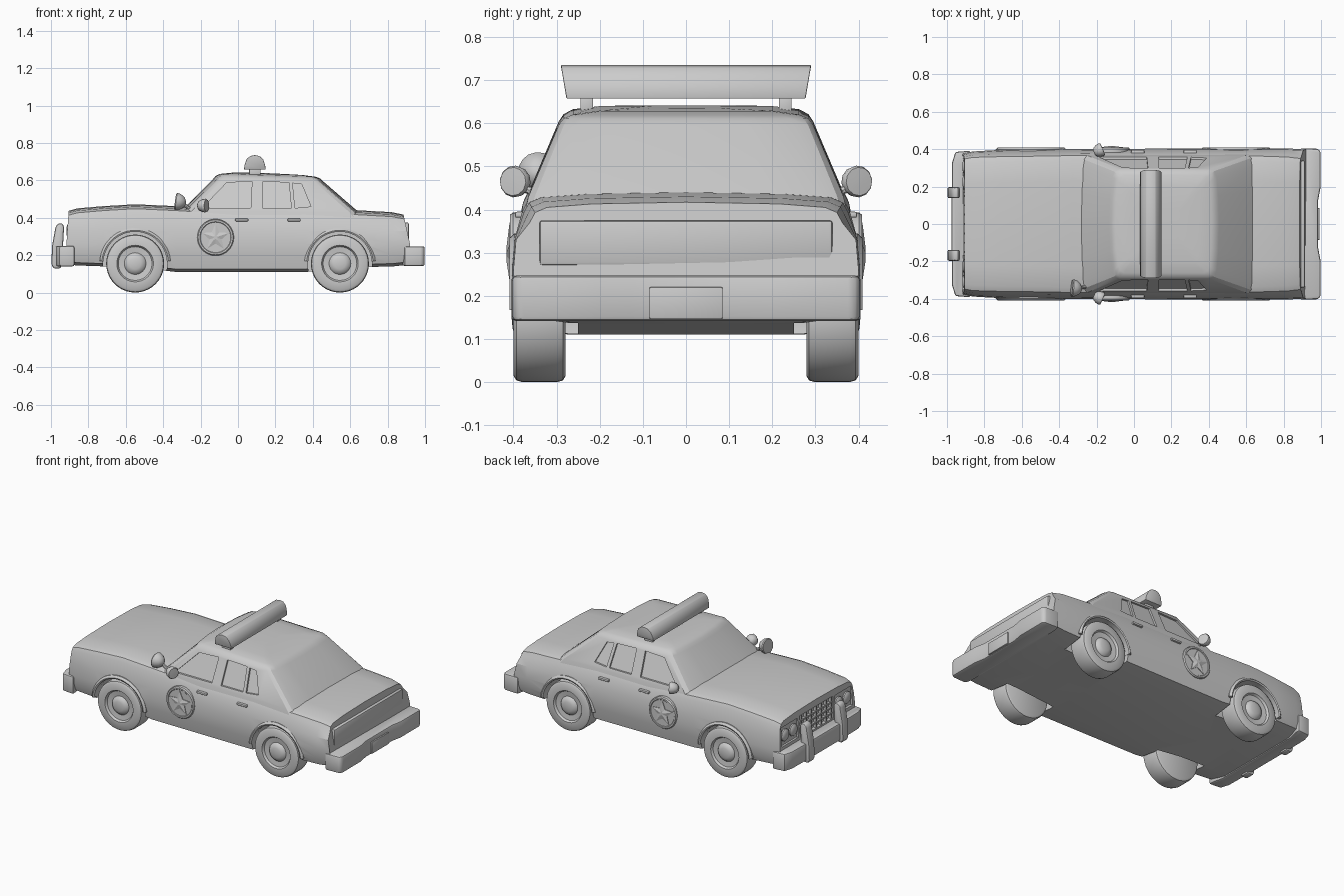
import bpy, bmesh
from math import sin, cos, pi, radians
from mathutils import Vector

if "Cube" in bpy.data.objects:
    bpy.data.objects.remove(bpy.data.objects["Cube"])


def finish(o, bevel=0, cutters=(), angle=32, seg=2):
    bpy.ops.object.select_all(action='DESELECT')
    bpy.context.view_layer.objects.active = o
    o.select_set(True)
    for c in cutters:
        m = o.modifiers.new('cut', 'BOOLEAN')
        m.operation, m.solver, m.object = 'DIFFERENCE', 'EXACT', c
        bpy.ops.object.modifier_apply(modifier=m.name)
        bpy.data.objects.remove(c)
    if bevel:
        m = o.modifiers.new('bevel', 'BEVEL')
        m.width, m.segments = bevel, seg
        bpy.ops.object.modifier_apply(modifier=m.name)
    bpy.ops.object.shade_smooth_by_angle(angle=radians(angle))
    return o


def loft(name, rings, closed=False):
    """Skin a list of equal-length point rings and cap the ends."""
    bm = bmesh.new()
    rows = [[bm.verts.new(p) for p in r] for r in rings]
    n = len(rows[0])
    pairs = list(zip(rows, rows[1:]))
    if closed:
        pairs.append((rows[-1], rows[0]))
    for a, b in pairs:
        for i in range(n):
            j = (i + 1) % n
            bm.faces.new((a[i], a[j], b[j], b[i]))
    if not closed:
        bm.faces.new(rows[0])
        bm.faces.new(rows[-1])
    bmesh.ops.recalc_face_normals(bm, faces=bm.faces)
    me = bpy.data.meshes.new(name)
    bm.to_mesh(me)
    bm.free()
    o = bpy.data.objects.new(name, me)
    bpy.context.collection.objects.link(o)
    return o


def prism(name, xz, y0, y1):
    """Extrude an x/z outline along y."""
    return loft(name, [[(x, y, z) for x, z in xz] for y in (y0, y1)])


def box(name, x, y, z):
    return prism(name, [(x[0], z[0]), (x[1], z[0]), (x[1], z[1]), (x[0], z[1])], *y)


def lathe(name, profile, centre, axis, n=32):
    """Revolve (radius, distance along axis) points around an axis."""
    q = Vector((0, 0, 1)).rotation_difference(Vector(axis))
    return loft(name, [[Vector(centre) + q @ Vector((r * cos(2 * pi * i / n), r * sin(2 * pi * i / n), d))
                        for i in range(n)] for r, d in profile])


WHEELS = (-0.55, 0.545)
WZ = 0.155

# Lower body: cross-sections along x (x, bottom, top, half width, shoulder half width, lean)
stations = [(-.905, .15, .425, .375, .36, -.012), (-.86, .145, .438, .388, .368, 0),
            (-.72, .14, .45, .396, .372, 0), (-.55, .135, .46, .4, .374, 0),
            (-.33, .11, .45, .4, .378, 0), (0, .11, .43, .402, .38, 0),
            (.36, .11, .43, .404, .38, 0), (.64, .135, .428, .404, .376, 0),
            (.82, .14, .418, .403, .37, .01), (.885, .15, .405, .4, .362, .035)]
rings = []
for x, zb, zt, w, wt, lean in stations:
    half = [(.27, zb), (w - .018, zb + .015), (w - .004, .2), (w, .26), (w - .006, .33),
            (wt, zt - .035), (wt - .012, zt - .012), (wt - .04, zt), (wt * .6, zt + .008)]
    sect = [(0, zb)] + half + [(0, zt + .012)] + [(-y, z) for y, z in reversed(half)]
    rings.append([(x + lean * min(1, (zt + .012 - z) / .16), y, z) for y, z in sect])
body = loft('lower_body', rings)
cuts = []
for s in (-1, 1):
    for wx in WHEELS:
        cuts.append(lathe('arch_cutter', [(.172, 0), (.172, .3)], (wx, s * .25, WZ), (0, s, 0), 40))
    cuts.append(box('headlight_cutter', (-1, -.9), (s * .185, s * .35), (.27, .39)))
cuts.append(box('grille_cutter', (-1, -.892), (-.165, .165), (.26, .395)))
finish(body, cutters=cuts, angle=28)

# Cabin with sloping glass and crowned roof
rings = []
for x0, x1, w, z0, z1 in [(-.325, .67, .372, .41, .40), (-.3, .645, .365, .44, .43),
                          (-.135, .455, .295, .605, .595), (-.122, .44, .284, .622, .61),
                          (-.1, .415, .262, .634, .619), (-.03, .35, .2, .641, .628),
                          (.1, .25, .08, .641, .634)]:
    k = min(1, w / .3)
    side = [(x0, 0), (x0 + .006 * k, w * .5), (x0 + .02 * k, w * .85), (x0 + .03 * k, w * .95),
            (x0 + .055 * k, w), (x1 - .05 * k, w), (x1 - .025 * k, w * .96),
            (x1 - .013 * k, w * .85), (x1 - .004 * k, w * .5), (x1, 0)]
    pts = side + [(x, -y) for x, y in reversed(side[1:-1])]
    rings.append([(x, y, z0 + (z1 - z0) * (x - x0) / (x1 - x0)) for x, y in pts])
cabin = loft('cabin', rings)
windows = [[(-.19, .452), (-.06, .588), (.075, .593), (.068, .452)],
           [(.132, .452), (.135, .593), (.272, .588), (.285, .452)],
           [(.305, .452), (.292, .585), (.34, .58), (.39, .46)]]
cuts = []
for s in (-1, 1):
    for w in windows:
        cuts.append(loft('window_cutter', [[(x, s * (.365 - .424 * (z - .44) + off), z) for x, z in w]
                                           for off in (-.014, .06)]))
finish(cabin, cutters=cuts, angle=28)

# Wheels with recessed rim and hub, plus arch lips
tyre = [(.14, 0), (.151, .006), (.155, .02), (.155, .1), (.151, .114), (.14, .121), (.098, .121),
        (.09, .108), (.058, .104), (.048, .117), (.03, .123), (.008, .125)]
for wx in WHEELS:
    for s in (-1, 1):
        finish(lathe('wheel', tyre, (wx, s * .279, WZ), (0, s, 0), 40), angle=40)
        lip = []
        for i in range(25):
            a = radians(4 + 172 * i / 24)
            lip.append([(wx + r * cos(a), s * y, WZ + r * sin(a))
                        for r, y in ((.17, .36), (.17, .405), (.178, .409), (.19, .398), (.19, .36))])
        finish(loft('arch_lip', lip))

# Door badge discs with raised stars, handles
for s in (-1, 1):
    c = (-.12, 0, .295)
    finish(lathe('door_disc', [(.098, .37), (.098, .401), (.093, .408), (.084, .408), (.081, .405)],
                 c, (0, s, 0), 40))
    star = [(c[0] + r * sin(i * pi / 5), c[2] + r * cos(i * pi / 5))
            for i, r in enumerate([.075, .034] * 5)]
    mid = [(c[0] + .25 * (x - c[0]), c[2] + .25 * (z - c[2])) for x, z in star]
    finish(loft('door_star', [[(x, s * y, z) for x, z in p]
                              for p, y in ((star, .40), (star, .409), (mid, .416))]), angle=15)
    for hx in (.02, .3):
        finish(box('door_handle', (hx - .035, hx + .035), (s * .37, s * .396), (.381, .395)), .004)

# Bumpers: outlines in plan, extruded upward
def bumper(name, outline, z0, z1):
    pts = outline + [(x, -y) for x, y in reversed(outline)]
    finish(loft(name, [[(x, y, z) for x, y in pts] for z in (z0, z1)]), .01)


bumper('front_bumper', [(-.975, .15), (-.972, .33), (-.955, .385), (-.875, .392), (-.875, .36), (-.89, .3)],
       .14, .25)
bumper('rear_bumper', [(.985, .13), (.998, .2), (.998, .385), (.985, .402), (.89, .405), (.88, .36), (.88, .2)],
       .142, .247)
finish(box('rear_plate', (.97, .993), (-.085, .085), (.147, .22)), .003)
finish(box('tail_panel', (.87, .913), (-.34, .34), (.27, .375)), .008)

# Push bars on the front bumper
for s in (-1, 1):
    bar = [(-.985, .128), (-.998, .15), (-.994, .25), (-.975, .355), (-.96, .37), (-.938, .37),
           (-.93, .35), (-.935, .26), (-.945, .13)]
    finish(prism('push_bar', bar, s * .138, s * .197), .01)

# Grille bars and headlights
for i in range(7):
    y = -.15 + i * .05
    finish(box('grille_upright', (-.909, -.88), (y - .005, y + .005), (.258, .397)))
for z in (.29, .325, .36):
    finish(box('grille_rail', (-.906, -.88), (-.167, .167), (z - .005, z + .005)))
for s in (-1, 1):
    for y in (.225, .308):
        finish(lathe('headlight', [(.037, -.03), (.037, .008), (.028, .015), (.008, .018)],
                     (-.9, s * y, .33), (-1, 0, 0), 20))

# Roof light bar on two feet, flaring toward the ends
dome = [(.032, .657), (.148, .657), (.145, .682), (.135, .712), (.115, .73), (.09, .735),
        (.065, .73), (.045, .712), (.035, .682)]
finish(loft('light_bar', [[(x, s * (.277 + (z - .657) * .17), z) for x, z in dome] for s in (-1, 1)]), .003)
for s in (-1, 1):
    finish(box('light_bar_foot', (.06, .12), (s * .215, s * .245), (.62, .66)), .003)

# Wing mirrors with short stalks
for s in (-1, 1):
    shell = [(.014, -.03), (.026, -.022), (.034, -.005), (.037, .012), (.033, .02), (.01, .021)]
    finish(lathe('wing_mirror', shell, (-.186, s * .393, .465), (1, s * .45, 0), 12), angle=40)
    finish(lathe('mirror_stalk', [(.01, 0), (.008, .07)], (-.17, s * .34, .435), (-.1, s, .4), 8))

# Single spotlight by the driver's windscreen pillar
spot = [(.044, 0), (.047, .006), (.042, .025), (.028, .045), (.008, .055)]
finish(lathe('spotlight', spot, (-.333, -.342, .487), (1, -.1, -.12), 16), angle=40)
finish(lathe('spotlight_stalk', [(.009, 0), (.009, .09)], (-.25, -.335, .44), (-.6, -.1, .5), 8))
